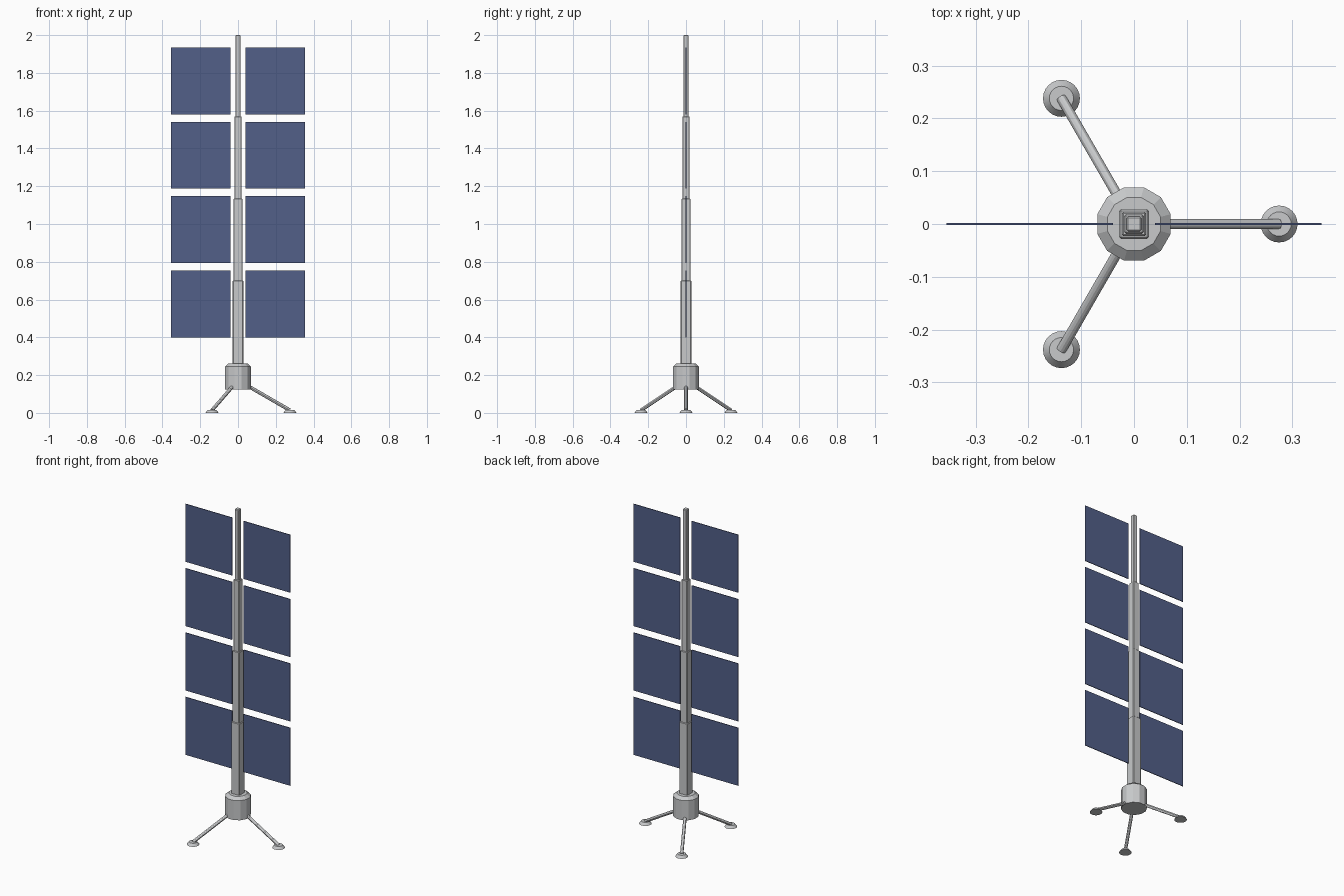
import bpy
from math import cos, sin, pi
from mathutils import Matrix, Vector

cube = bpy.data.objects.get("Cube")
if cube:
    bpy.data.objects.remove(cube, do_unlink=True)


def material(name, colour):
    mat = bpy.data.materials.new(name)
    mat.use_nodes = True
    mat.diffuse_color = colour
    mat.node_tree.nodes["Principled BSDF"].inputs["Base Color"].default_value = colour
    return mat


METAL = material("light grey metal", (0.58, 0.59, 0.6, 1))
BLUE = material("solar cell blue", (0.085, 0.115, 0.25, 1))


def finish(name, mat):
    obj = bpy.context.object
    obj.name = name
    obj.data.materials.append(mat)
    return obj


def box(name, centre, size, mat):
    bpy.ops.mesh.primitive_cube_add(size=1, location=centre)
    obj = finish(name, mat)
    obj.data.transform(Matrix.Diagonal((*size, 1)))
    return obj


def cone(name, x, y, z0, z1, r0, r1, sides, turn=0):
    bpy.ops.mesh.primitive_cone_add(vertices=sides, radius1=r0, radius2=r1, depth=z1 - z0,
                                    location=(x, y, (z0 + z1) / 2), rotation=(0, 0, turn))
    return finish(name, METAL)


# Twelve-sided hub with a sloped shoulder
cone("hub", 0, 0, 0.125, 0.245, 0.072, 0.072, 12, pi / 12)
cone("hub_shoulder", 0, 0, 0.245, 0.262, 0.072, 0.052, 12, pi / 12)

# Telescoping square mast, each section narrower than the one below
bottom = 0.255
for i, (top, width) in enumerate([(0.70, 0.056), (1.135, 0.046), (1.57, 0.037), (2.0, 0.028)]):
    section = box(f"mast_section_{i + 1}", (0, 0, (bottom + top) / 2),
                  (width, width, top - bottom), METAL)
    bevel = section.modifiers.new("edge_bevel", "BEVEL")
    bevel.width = 0.003
    bevel.segments = 1
    bottom = top - 0.01

# Four rows of thin panels on both sides
for row in range(4):
    for side, x in (("left", 1), ("right", -1)):
        box(f"solar_panel_{side}_{row + 1}", (x * 0.1975, 0, 0.576 + row * 0.394),
            (0.315, 0.004, 0.354), BLUE)

# Three splayed legs with round feet
for i in range(3):
    a = i * 2 * pi / 3
    out = Vector((cos(a), sin(a), 0))
    start = out * 0.045 + Vector((0, 0, 0.147))
    end = out * 0.275 + Vector((0, 0, 0.014))
    along = end - start
    bpy.ops.mesh.primitive_cylinder_add(vertices=12, radius=0.0095, depth=along.length,
                                        location=(start + end) / 2)
    bpy.context.object.rotation_euler = along.to_track_quat("Z", "Y").to_euler()
    finish(f"leg_{i + 1}", METAL)
    bpy.ops.object.shade_smooth_by_angle()
    cone(f"foot_{i + 1}", out.x * 0.275, out.y * 0.275, 0, 0.016, 0.035, 0.023, 24)
    bpy.ops.object.shade_smooth_by_angle()
